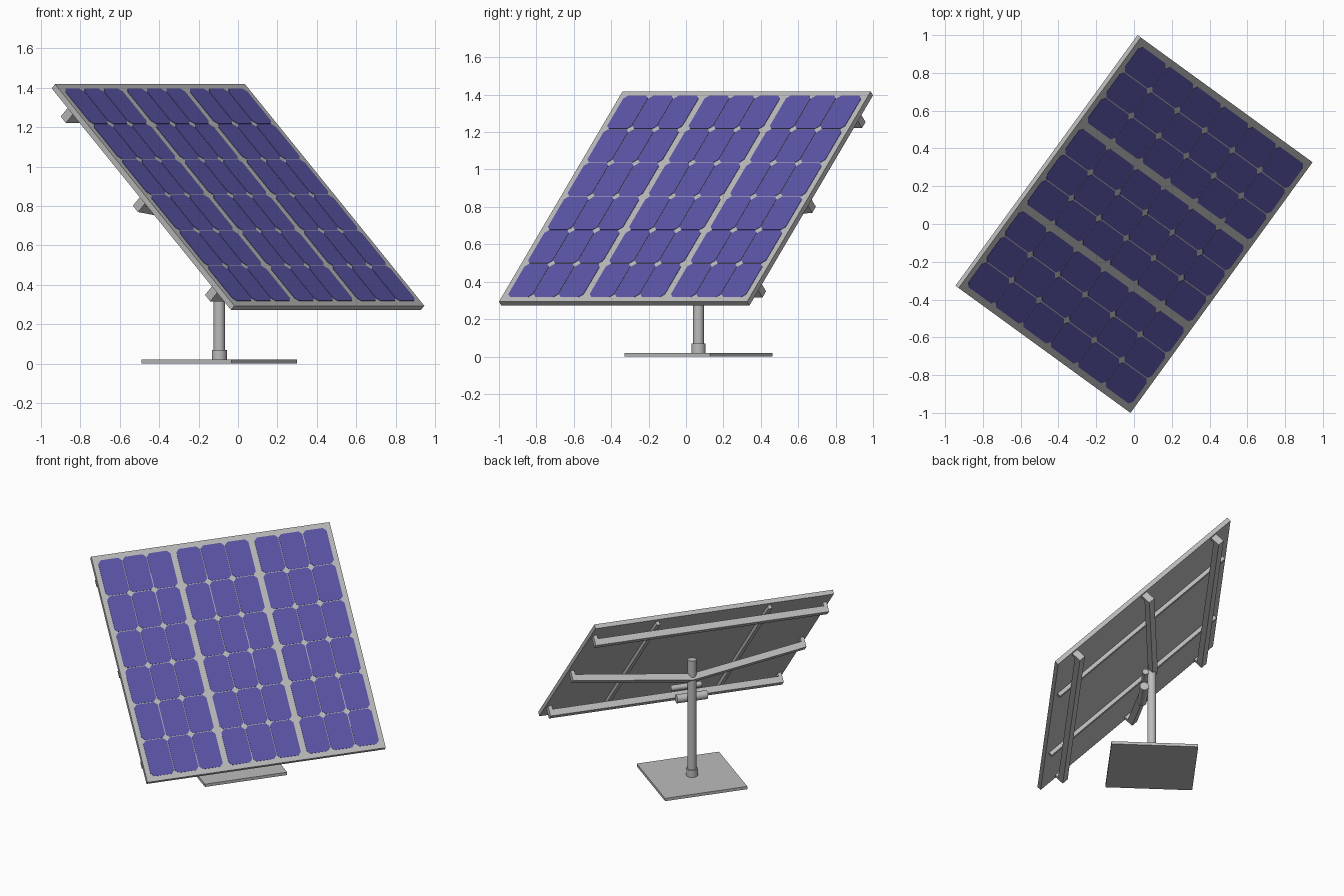
import bpy, bmesh, math
from mathutils import Matrix, Vector

if "Cube" in bpy.data.objects:
    bpy.data.objects.remove(bpy.data.objects["Cube"])


def material(name, rgb):
    m = bpy.data.materials.new(name)
    m.diffuse_color = (*rgb, 1)
    m.use_nodes = True
    m.node_tree.nodes["Principled BSDF"].inputs["Base Color"].default_value = m.diffuse_color
    return m


GREY = material("light_grey_metal", (0.5, 0.5, 0.5))
BLUE = material("blue_violet_cells", (0.105, 0.093, 0.39))

# Panel frame: local x runs along the level edge, y up the slope, z out of the face
HEADING = Matrix.Rotation(math.radians(54), 4, 'Z')
PANEL = Matrix.Translation((0, 0, 0.845)) @ HEADING @ Matrix.Rotation(math.radians(45), 4, 'X')
# Stand frame: same heading, upright, origin under the post
STAND = Matrix.Translation((-0.095, 0.067, 0)) @ HEADING

W, H, T = 1.64, 1.59, 0.03


def make(name, bm, frame, mat):
    bmesh.ops.recalc_face_normals(bm, faces=bm.faces[:])
    me = bpy.data.meshes.new(name)
    bm.to_mesh(me)
    bm.free()
    ob = bpy.data.objects.new(name, me)
    ob.matrix_world = frame
    me.materials.append(mat)
    bpy.context.collection.objects.link(ob)
    return ob


def box(name, frame, centre, size):
    bm = bmesh.new()
    bmesh.ops.create_cube(bm, size=1, matrix=Matrix.Translation(centre) @ Matrix.Diagonal((*size, 1)))
    return make(name, bm, frame, GREY)


def cylinder(name, frame, start, end, radius, sides=32):
    a, b = Vector(start), Vector(end)
    turn = (b - a).to_track_quat('Z', 'Y').to_matrix().to_4x4()
    bm = bmesh.new()
    bmesh.ops.create_cone(bm, cap_ends=True, segments=sides, radius1=radius, radius2=radius,
                          depth=(b - a).length, matrix=Matrix.Translation((a + b) / 2) @ turn)
    ob = make(name, bm, frame, GREY)
    bpy.context.view_layer.objects.active = ob
    ob.select_set(True)
    bpy.ops.object.shade_smooth_by_angle(angle=math.radians(40))
    ob.select_set(False)
    return ob


def beam(name, v, path, size=0.045):
    """Square tube across the panel following (x, z) points at slope position v."""
    bm = bmesh.new()
    h = size / 2
    rings = [[bm.verts.new((x, v + dy, z + dz)) for dy, dz in ((-h, -h), (h, -h), (h, h), (-h, h))]
             for x, z in path]
    for r, s in zip(rings, rings[1:]):
        for i in range(4):
            j = (i + 1) % 4
            bm.faces.new((r[i], r[j], s[j], s[i]))
    bm.faces.new(rings[0])
    bm.faces.new(rings[-1])
    return make(name, bm, PANEL, GREY)


# Panel slab
box("panel_slab", PANEL, (0, 0, 0), (W, H, T))

# Cells: three modules of 3 x 6 plates with clipped corners
BORDER, GAP, SEAM, CLIP = 0.032, 0.036, 0.005, 0.021
cw = (W - 2 * BORDER - 2 * GAP) / 9
ch = (H - 2 * BORDER) / 6
bm = bmesh.new()
for col in range(9):
    for row in range(6):
        cx = -W / 2 + BORDER + (col + 0.5) * cw + (col // 3) * GAP
        cy = -H / 2 + BORDER + (row + 0.5) * ch
        a, b = (cw - SEAM) / 2, (ch - SEAM) / 2
        outline = [(a, b - CLIP), (a - CLIP, b), (CLIP - a, b), (-a, b - CLIP),
                   (-a, CLIP - b), (CLIP - a, -b), (a - CLIP, -b), (a, CLIP - b)]
        face = bm.faces.new([bm.verts.new((cx + x, cy + y, T / 2 - 0.001)) for x, y in outline])
        top = bmesh.ops.extrude_face_region(bm, geom=[face])["geom"]
        bmesh.ops.translate(bm, vec=(0, 0, 0.003), verts=[g for g in top if isinstance(g, bmesh.types.BMVert)])
make("solar_cells", bm, PANEL, BLUE)

# Rails up the slope, against the back of the slab
for side, x in (("left", -0.385), ("right", 0.385)):
    box("rail_" + side, PANEL, (x, 0, -0.0275), (0.025, 1.52, 0.026))

# Cross beams, the middle one bent back to the post
END = 0.80
beam("upper_beam", 0.64, [(-END, -0.0625), (END, -0.0625)])
beam("middle_beam", 0.0, [(-END, -0.0625), (0, -0.175), (END, -0.0625)])
beam("lower_beam", -0.64, [(-END, -0.0625), (END, -0.0625)])
for name, v in (("upper", 0.64), ("middle", 0.0), ("lower", -0.64)):
    for side, s in (("left", -1), ("right", 1)):
        box(f"{name}_beam_end_{side}", PANEL, (s * (END - 0.01), v, -0.0495), (0.025, 0.046, 0.071))

# Base plate, collar and post
box("base_plate", STAND, (0, 0, 0.01), (0.566, 0.566, 0.02))
cylinder("post_collar", STAND, (0, 0, 0.015), (0, 0, 0.07), 0.038)
cylinder("post", STAND, (0, 0, 0.015), (0, 0, 0.85), 0.029)

# Tilt drive cylinders on the panel side of the post
cylinder("small_drive_tube", STAND, (-0.08, -0.05, 0.64), (0.13, -0.05, 0.64), 0.02)
cylinder("large_drive_tube", STAND, (-0.12, -0.055, 0.555), (0.09, -0.055, 0.555), 0.029)
